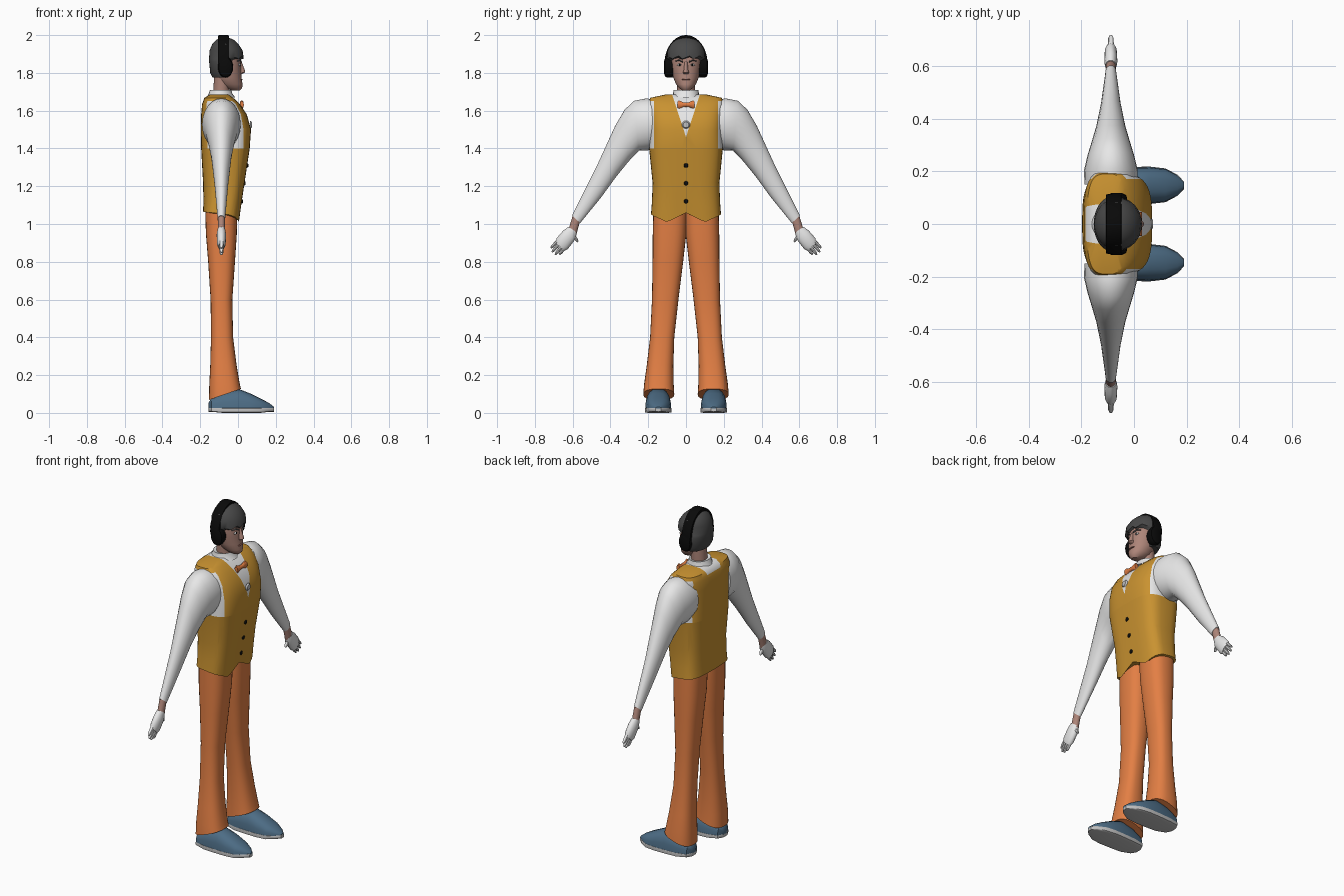
import bpy, bmesh, math
from mathutils import Vector as V


def material(name, r, g, b):
    m = bpy.data.materials.new(name)
    m.diffuse_color = [(c / 255) ** 2.2 for c in (r, g, b)] + [1]
    return m


MUSTARD = material("mustard", 200, 145, 52)
WHITE = material("white", 236, 236, 236)
ORANGE = material("orange", 226, 126, 70)
SKIN = material("skin", 172, 132, 120)
BLUE = material("slate blue", 78, 108, 132)
HAIR = material("dark grey hair", 74, 74, 74)
BLACK = material("black", 18, 18, 18)
LIP = material("lip brown", 135, 88, 80)
GREY = material("pale grey", 190, 190, 190)


def finish(name, bm, *mats, angle=40):
    bmesh.ops.recalc_face_normals(bm, faces=bm.faces)
    me = bpy.data.meshes.new(name)
    bm.to_mesh(me)
    bm.free()
    for m in mats:
        me.materials.append(m)
    ob = bpy.data.objects.new(name, me)
    bpy.context.collection.objects.link(ob)
    bpy.ops.object.select_all(action='DESELECT')
    ob.select_set(True)
    bpy.context.view_layer.objects.active = ob
    bpy.ops.object.shade_smooth_by_angle(angle=math.radians(angle))
    return ob


def loft_bm(sections, n=24, e=1.0, fix=None):
    """Skin superellipse rings given as (centre, U axis, V axis)."""
    bm = bmesh.new()
    power = lambda t: math.copysign(abs(t) ** e, t) if abs(t) > 1e-6 else 0
    rings = []
    for i, (c, u, v) in enumerate(sections):
        ring = []
        for k in range(n):
            a = 2 * math.pi * k / n
            p = V(c) + V(u) * power(math.cos(a)) + V(v) * power(math.sin(a))
            if fix:
                p = fix(p, i)
            ring.append(bm.verts.new(p))
        rings.append(ring)
    for r, q in zip(rings, rings[1:]):
        for k in range(n):
            j = (k + 1) % n
            bm.faces.new((r[k], r[j], q[j], q[k]))
    bm.faces.new(rings[0])
    bm.faces.new(rings[-1])
    return bm


def loft(name, sections, mat, **kw):
    return finish(name, loft_bm(sections, **kw), mat)


def stack(rows, y=0):
    """Horizontal rings from rows of (z, x back, x front, half width)."""
    return [(((b + f) / 2, y, z), ((f - b) / 2, 0, 0), (0, w, 0)) for z, b, f, w in rows]


def ball(name, c, r, mat, n=12):
    bm = bmesh.new()
    bmesh.ops.create_uvsphere(bm, u_segments=n, v_segments=n // 2, radius=1)
    for v in bm.verts:
        v.co = V(c) + V((v.co.x * r[0], v.co.y * r[1], v.co.z * r[2]))
    return finish(name, bm, mat)


# Waistcoat and shirt front: one torso, cut along the neckline and armholes
def hem(p, i):
    if i == 0:
        y = abs(p.y)
        front = 1.06 - 0.5 * y if y < 0.1 else 1.01 + 0.45 * (y - 0.1)
        t = min(1, max(0, (p.x + 0.18) / 0.15))
        p.z = 1.065 + (front - 1.065) * t
    return p


bm = loft_bm(stack([(1.04, -0.185, 0.008, 0.185), (1.12, -0.183, 0.02, 0.18),
                    (1.22, -0.185, 0.035, 0.177), (1.4, -0.195, 0.062, 0.195),
                    (1.5, -0.197, 0.069, 0.19), (1.58, -0.195, 0.047, 0.195),
                    (1.635, -0.19, 0.01, 0.202), (1.668, -0.178, -0.025, 0.19),
                    (1.685, -0.15, -0.05, 0.11)]), n=48, e=0.6, fix=hem)
SLOPE = 0.23 / 0.075
cuts = [((0, 0, 1.46), (0, s * SLOPE, -1)) for s in (-1, 1)]
cuts += [((0, s * 0.17, 0), (0, 1, 0)) for s in (-1, 1)]
cuts += [((0, 0, z), (0, 0, 1)) for z in (1.4, 1.65)]
for co, no in cuts:
    bmesh.ops.bisect_plane(bm, geom=bm.verts[:] + bm.edges[:] + bm.faces[:],
                           plane_co=co, plane_no=no)
for f in bm.faces:
    c = f.calc_center_median()
    neck = c.z > 1.46 + abs(c.y) * SLOPE and (c.x > -0.1 or c.z > 1.65)
    armhole = abs(c.y) > 0.17 and 1.4 < c.z < 1.65
    f.material_index = int(neck or armhole)
finish("waistcoat_and_shirt", bm, MUSTARD, WHITE)
for i, (x, z) in enumerate([(0.05, 1.31), (0.035, 1.215), (0.021, 1.12)]):
    ball(f"button_{i}", (x, 0, z), (0.006, 0.012, 0.012), BLACK)

# Shirt stud ring, collar and bow tie
loft("shirt_stud", [((0.064, 0, 1.525), (0, 0.022, 0), (0, 0, 0.022)),
                    ((0.073, 0, 1.525), (0, 0.015, 0), (0, 0, 0.015))], GREY, n=16)
loft("collar", stack([(1.67, -0.165, -0.015, 0.075), (1.69, -0.155, -0.03, 0.068),
                      (1.71, -0.148, -0.036, 0.066), (1.705, -0.135, -0.045, 0.05)]), WHITE)
loft("bow_tie", [((0.02, y, 1.632), (0.011, 0, 0), (0, 0, h)) for y, h in
                 [(-0.046, 0.016), (-0.038, 0.024), (-0.012, 0.011), (0, 0.013),
                  (0.012, 0.011), (0.038, 0.024), (0.046, 0.016)]], ORANGE, n=10)

# Neck and head
loft("neck", stack([(1.67, -0.13, -0.04, 0.047), (1.72, -0.13, -0.045, 0.047),
                    (1.8, -0.125, -0.03, 0.052)]), SKIN)
loft("head", stack([(1.708, -0.035, 0.01, 0.02), (1.72, -0.07, 0.022, 0.036),
                    (1.74, -0.1, 0.024, 0.053), (1.775, -0.12, 0.018, 0.067),
                    (1.82, -0.13, 0.017, 0.075), (1.87, -0.13, 0.016, 0.08),
                    (1.92, -0.12, 0.005, 0.075)]), SKIN, n=28)
loft("nose", stack([(1.794, 0.0, 0.022, 0.013), (1.803, 0.0, 0.038, 0.016),
                    (1.815, 0.0, 0.036, 0.012), (1.86, 0.0, 0.019, 0.008)]), SKIN, n=12)
ball("mouth", (0.018, 0, 1.765), (0.007, 0.024, 0.004), LIP)
for s, side in ((1, "left"), (-1, "right")):
    ball(side + "_eye", (0.008, s * 0.034, 1.843), (0.006, 0.014, 0.006), WHITE)
    ball(side + "_pupil", (0.012, s * 0.033, 1.843), (0.004, 0.006, 0.006), BLACK)
    loft(side + "_eyebrow", [((0.016, s * 0.015, 1.858), (0.006, 0, 0), (0, 0, 0.004)),
                             ((0.009, s * 0.036, 1.868), (0.006, 0, 0), (0, 0, 0.004)),
                             ((-0.004, s * 0.055, 1.862), (0.006, 0, 0), (0, 0, 0.002))],
         HAIR, n=8)


# Hair with a ragged fringe
def fringe(p, i):
    if p.x > 0 and i in (3, 4):
        p.z += 0.009 * math.sin(p.y * 110)
    return p


loft("hair", stack([(1.775, -0.135, -0.035, 0.085), (1.8, -0.147, -0.028, 0.099),
                    (1.86, -0.153, -0.018, 0.103), (1.875, -0.153, 0.004, 0.103),
                    (1.882, -0.153, 0.03, 0.101), (1.92, -0.15, 0.024, 0.098),
                    (1.953, -0.136, 0.002, 0.083), (1.975, -0.115, -0.022, 0.058),
                    (1.987, -0.09, -0.05, 0.025)]), HAIR, n=32, fix=fringe)

# Headphones
arc = []
for k in range(21):
    a = math.pi * k / 20
    out = V((0, math.cos(a), math.sin(a)))
    arc.append(((-0.077, 0.104 * out.y, 1.85 + 0.14 * out.z), (0.03, 0, 0), out * 0.01))
loft("headphone_band", arc, BLACK, n=12, e=0.4)
for s, side in ((1, "left"), (-1, "right")):
    loft(side + "_ear_cup", [((-0.066, s * y, 1.83), (r * 0.72, 0, 0), (0, 0, r)) for y, r in
                             [(0.07, 0.05), (0.098, 0.056), (0.11, 0.05), (0.117, 0.03)]], BLACK)

# Limbs, both sides
for s, side in ((1, "left"), (-1, "right")):
    def bar(rows):
        """Rings across the arm from (top y, top z, low y, low z, half depth)."""
        return [((-0.088, s * (a + c) / 2, (b + d) / 2), (h, 0, 0),
                 (0, s * (a - c) / 2, (b - d) / 2)) for a, b, c, d, h in rows]

    # Sleeve, bare wrist and gloved hand
    loft(side + "_sleeve", bar([(0.15, 1.655, 0.15, 1.41, 0.1), (0.21, 1.665, 0.2, 1.39, 0.102),
                                (0.275, 1.652, 0.25, 1.388, 0.088),
                                (0.325, 1.605, 0.305, 1.33, 0.072),
                                (0.375, 1.52, 0.37, 1.25, 0.055),
                                (0.47, 1.312, 0.45, 1.14, 0.037),
                                (0.603, 1.045, 0.56, 1.005, 0.02)]), WHITE)
    loft(side + "_wrist", bar([(0.598, 1.05, 0.562, 1.012, 0.019),
                               (0.622, 0.972, 0.58, 0.945, 0.019)]), SKIN, n=16)
    loft(side + "_palm", bar([(0.622, 0.985, 0.578, 0.955, 0.021), (0.65, 0.965, 0.585, 0.92, 0.025),
                              (0.685, 0.925, 0.625, 0.868, 0.023),
                              (0.69, 0.9, 0.645, 0.858, 0.016)]), WHITE, n=16)
    digits = [(0.675, 0.915, 0.716, 0.872), (0.668, 0.9, 0.71, 0.85), (0.655, 0.885, 0.693, 0.837),
              (0.64, 0.878, 0.67, 0.838), (0.6, 0.945, 0.572, 0.905)]
    for i, (y0, z0, y1, z1) in enumerate(digits):
        a, b = V((-0.088, s * y0, z0)), V((-0.088, s * y1, z1))
        d = (b - a).normalized()
        across = V((0, -d.z, d.y))
        loft(f"{side}_thumb" if i == 4 else f"{side}_finger_{i}",
             [(a.lerp(b, t), (r * 1.3, 0, 0), across * r) for t, r in
              [(0, 0.009), (0.75, 0.008), (1, 0.004)]], WHITE, n=8)

    # Flared trouser leg with a hem that drops toward the heel
    def cuff(p, i):
        if i == 0:
            p.z = 0.07 + 0.055 * (p.x + 0.15) / 0.16
        return p

    rows = [(0.09, -0.154, 0.016, 0.062, 0.226), (0.15, -0.152, 0.01, 0.065, 0.222),
            (0.25, -0.147, -0.007, 0.067, 0.208), (0.4, -0.143, -0.026, 0.062, 0.19),
            (0.6, -0.145, -0.03, 0.04, 0.18), (0.8, -0.158, -0.016, 0.015, 0.177),
            (0.95, -0.17, -0.006, -0.002, 0.176), (1.12, -0.175, -0.003, -0.01, 0.172)]
    loft(side + "_trouser_leg", [(((b + f) / 2, s * (i + o) / 2, z), ((f - b) / 2, 0, 0),
                                  (0, (o - i) / 2, 0)) for z, b, f, i, o in rows],
         ORANGE, n=28, e=0.8, fix=cuff)

    # Shoe upper and sole
    def flat(p, i):
        p.z = max(p.z, 0.022)
        return p

    shoe = [(-0.155, 0.02, 0.055), (-0.14, 0.05, 0.08), (-0.08, 0.064, 0.11), (0, 0.068, 0.128),
            (0.06, 0.069, 0.105), (0.12, 0.062, 0.076), (0.165, 0.038, 0.052), (0.19, 0.012, 0.032)]
    loft(side + "_shoe", [((x, s * 0.147, 0.022), (0, w, 0), (0, 0, h - 0.022))
                          for x, w, h in shoe], BLUE, n=20, e=0.8, fix=flat)
    loft(side + "_sole", [((x, s * 0.147, 0.017 if abs(x) > 0.13 else 0.014), (0, w + 0.002, 0),
                           (0, 0, 0.011 if abs(x) > 0.13 else 0.014))
                          for x, w, h in shoe], GREY, n=16, e=0.3)
